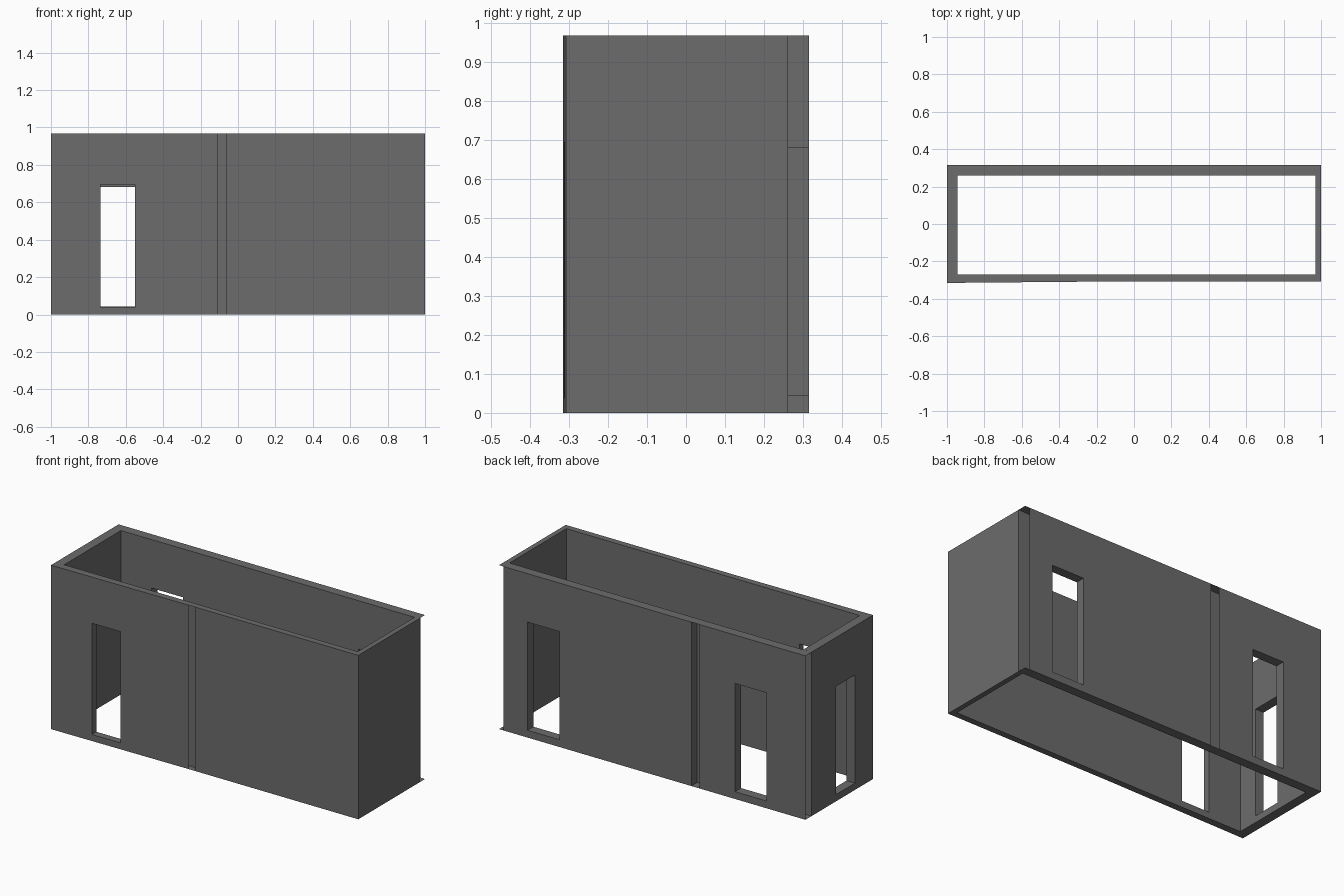
import bpy, bmesh

if "Cube" in bpy.data.objects:
    bpy.data.objects.remove(bpy.data.objects["Cube"])

H = 0.967
grey = bpy.data.materials.new("dark_grey")
grey.diffuse_color = (0.15, 0.15, 0.15, 1)
grey.use_nodes = True
grey.node_tree.nodes["Principled BSDF"].inputs["Base Color"].default_value = grey.diffuse_color


def prism(name, outline, z0=0.0, z1=H):
    """Extrude a flat plan outline upward; equal heights give a thin sheet."""
    bm = bmesh.new()
    face = bm.faces.new([bm.verts.new((x, y, z0)) for x, y in outline])
    if z1 > z0:
        out = bmesh.ops.extrude_face_region(bm, geom=[face])
        verts = [g for g in out["geom"] if isinstance(g, bmesh.types.BMVert)]
        bmesh.ops.translate(bm, vec=(0, 0, z1 - z0), verts=verts)
        bmesh.ops.recalc_face_normals(bm, faces=bm.faces[:])
    mesh = bpy.data.meshes.new(name)
    bm.to_mesh(mesh)
    bm.free()
    mesh.materials.append(grey)
    obj = bpy.data.objects.new(name, mesh)
    bpy.context.collection.objects.link(obj)
    return obj


def rect(x0, x1, y0, y1):
    return [(x0, y0), (x1, y0), (x1, y1), (x0, y1)]


def wall(name, outline, doors=(), open_ends=()):
    """Hollow wall: cut the doorways, then remove the end faces at the given x."""
    obj = prism(name, outline)
    for i, (plan, z0, z1) in enumerate(doors):
        cutter = prism(f"{name}_doorway_cutter_{i + 1}", plan, z0, z1)
        cutter.hide_render = True
        mod = obj.modifiers.new("doorway", "BOOLEAN")
        mod.operation = "DIFFERENCE"
        mod.solver = "EXACT"
        mod.object = cutter
    cutters = [m.object for m in obj.modifiers]
    bm = bmesh.new()
    bm.from_object(obj, bpy.context.evaluated_depsgraph_get())
    ends = [f for f in bm.faces
            if any(all(abs(v.co.x - x) < 1e-4 for v in f.verts) for x in open_ends)]
    bmesh.ops.delete(bm, geom=ends, context="FACES")
    obj.modifiers.clear()
    bm.to_mesh(obj.data)
    bm.free()
    for cutter in cutters:
        bpy.data.objects.remove(cutter)
    return obj


# Front wall: slightly slanted left part and straight right part
wall("front_wall_left",
     [(-1, -0.315), (-0.108, -0.307), (-0.108, -0.27), (-1, -0.27)],
     doors=[(rect(-0.735, -0.55, -0.4, -0.2), 0.038, 0.694)], open_ends=[-0.108])
wall("front_wall_right", rect(-0.065, 1, -0.307, -0.27))

# Back wall: two hollow parts either side of a slot
wall("back_wall_left",
     [(-1, 0.258), (-0.31, 0.26), (-0.31, 0.315), (-1, 0.315)],
     doors=[(rect(-0.745, -0.54, 0.2, 0.4), 0.043, 0.681)], open_ends=[-1, -0.31])
wall("back_wall_right", rect(-0.255, 0.97, 0.26, 0.315),
     doors=[(rect(0.605, 0.814, 0.2, 0.4), 0.043, 0.681)], open_ends=[0.97])

# End walls
wall("left_wall", rect(-1, -0.945, -0.27, 0.258),
     doors=[(rect(-1.1, -0.9, -0.147, 0.03), 0.04, 0.678)])
wall("right_wall", rect(0.97, 1, -0.27, 0.262))

# Inner skins behind the front and back slots
prism("front_slot_skin", rect(-0.108, -0.065, -0.271, -0.27))
prism("back_slot_skin", rect(-0.31, -0.255, 0.26, 0.261))

# Thin sheets closing the slots and the corner notch, top and bottom
for level, z in (("bottom", 0.0), ("top", H)):
    prism("front_slot_sheet_" + level, rect(-0.108, -0.065, -0.307, -0.271), z, z)
    prism("back_slot_sheet_" + level, rect(-0.31, -0.255, 0.261, 0.315), z, z)
    prism("corner_sheet_" + level, rect(0.97, 1, 0.262, 0.315), z, z)
